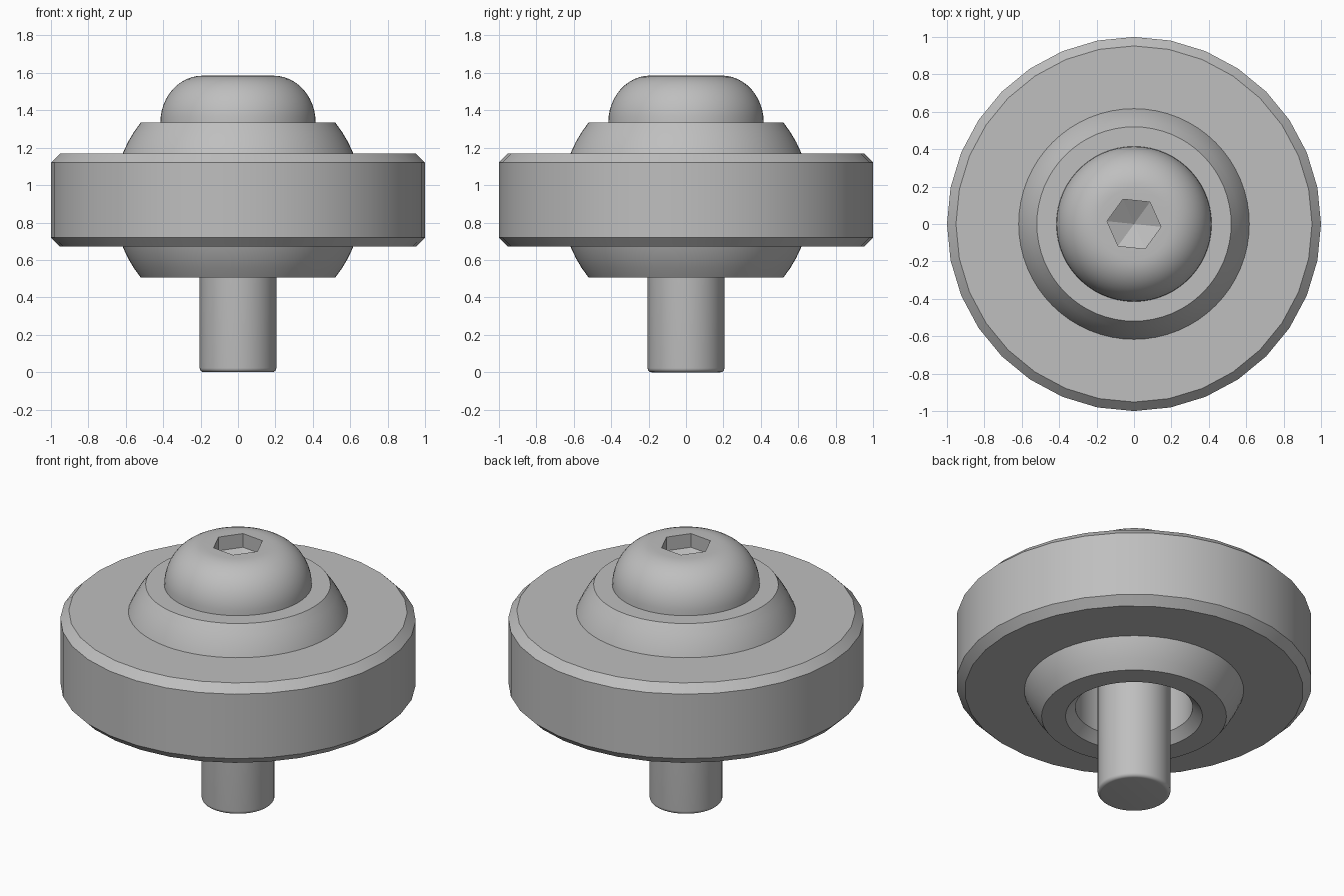
import bpy, bmesh
from math import sin, cos, pi, radians, sqrt

cube = bpy.data.objects.get("Cube")
if cube:
    bpy.data.objects.remove(cube, do_unlink=True)

steel = bpy.data.materials.new("grey_steel")
steel.use_nodes = True
grey = (0.52, 0.52, 0.52, 1)
steel.diffuse_color = grey
steel.node_tree.nodes["Principled BSDF"].inputs["Base Color"].default_value = grey

MID = 0.92       # height of the joint centre
BALL = 0.665     # radius of the ball surface


def arc(cx, cz, rx, rz, start, end, steps):
    """Points of an elliptical arc in the (radius, height) plane."""
    angles = [radians(start + (end - start) * i / steps) for i in range(steps + 1)]
    return [(cx + rx * cos(a), cz + rz * sin(a)) for a in angles]


def ball_arc(height, steps=10):
    """Arc of the ball from -height to +height about the joint centre."""
    zs = [height * (2 * i / steps - 1) for i in range(steps + 1)]
    return [(sqrt(BALL ** 2 - z * z), MID + z) for z in zs]


def lathe(name, profile, sides, closed=False, phase=0):
    """Spin a profile around z; a third entry marks a hexagonal ring."""
    bm = bmesh.new()
    rings = []
    for r, z, *hexagonal in profile:
        ring = []
        if r == 0:
            ring = [bm.verts.new((0, 0, z))] * sides
        else:
            for i in range(sides):
                a = 2 * pi * i / sides
                rad = r * cos(pi / 6) / cos(a % (pi / 3) - pi / 6) if hexagonal else r
                ring.append(bm.verts.new((rad * cos(a + phase), rad * sin(a + phase), z)))
        rings.append(ring)
    pairs = list(zip(rings, rings[1:]))
    if closed:
        pairs.append((rings[-1], rings[0]))
    for low, high in pairs:
        for i in range(sides):
            j = (i + 1) % sides
            corners = dict.fromkeys((low[i], low[j], high[j], high[i]))
            bm.faces.new(list(corners))
    bmesh.ops.recalc_face_normals(bm, faces=bm.faces)
    mesh = bpy.data.meshes.new(name)
    bm.to_mesh(mesh)
    bm.free()
    mesh.materials.append(steel)
    obj = bpy.data.objects.new(name, mesh)
    bpy.context.collection.objects.link(obj)
    bpy.ops.object.select_all(action='DESELECT')
    obj.select_set(True)
    bpy.context.view_layer.objects.active = obj
    bpy.ops.object.shade_smooth_by_angle(angle=radians(20))
    return obj


# Outer ring: chamfered rim with a spherical seat inside
half, chamfer = 0.248, 0.048
rim = [(1 - chamfer, MID + half), (1, MID + half - chamfer),
       (1, MID - half + chamfer), (1 - chamfer, MID - half)]
lathe("outer_ring", ball_arc(half) + rim, 32, closed=True)

# Inner ball: truncated sphere with a chamfered bore
half = 0.415
bore = [(0.385, MID + half), (0.33, MID + half - 0.055),
        (0.33, MID - half + 0.055), (0.385, MID - half)]
lathe("inner_ball", ball_arc(half, 16) + bore, 64, closed=True)

# Bolt: shank with rounded tip, domed head, hexagonal socket with pointed floor
shank = [(0, 0)] + arc(0.183, 0.022, 0.022, 0.022, -90, 0, 6) + [(0.205, 1.335)]
head = arc(0.19, 1.335, 0.225, 0.25, 0, 90, 12)
socket = [(0.145, 1.585, True), (0.145, 1.50, True), (0, 1.42)]
lathe("button_head_bolt", shank + head + socket, 60, phase=radians(-6))
